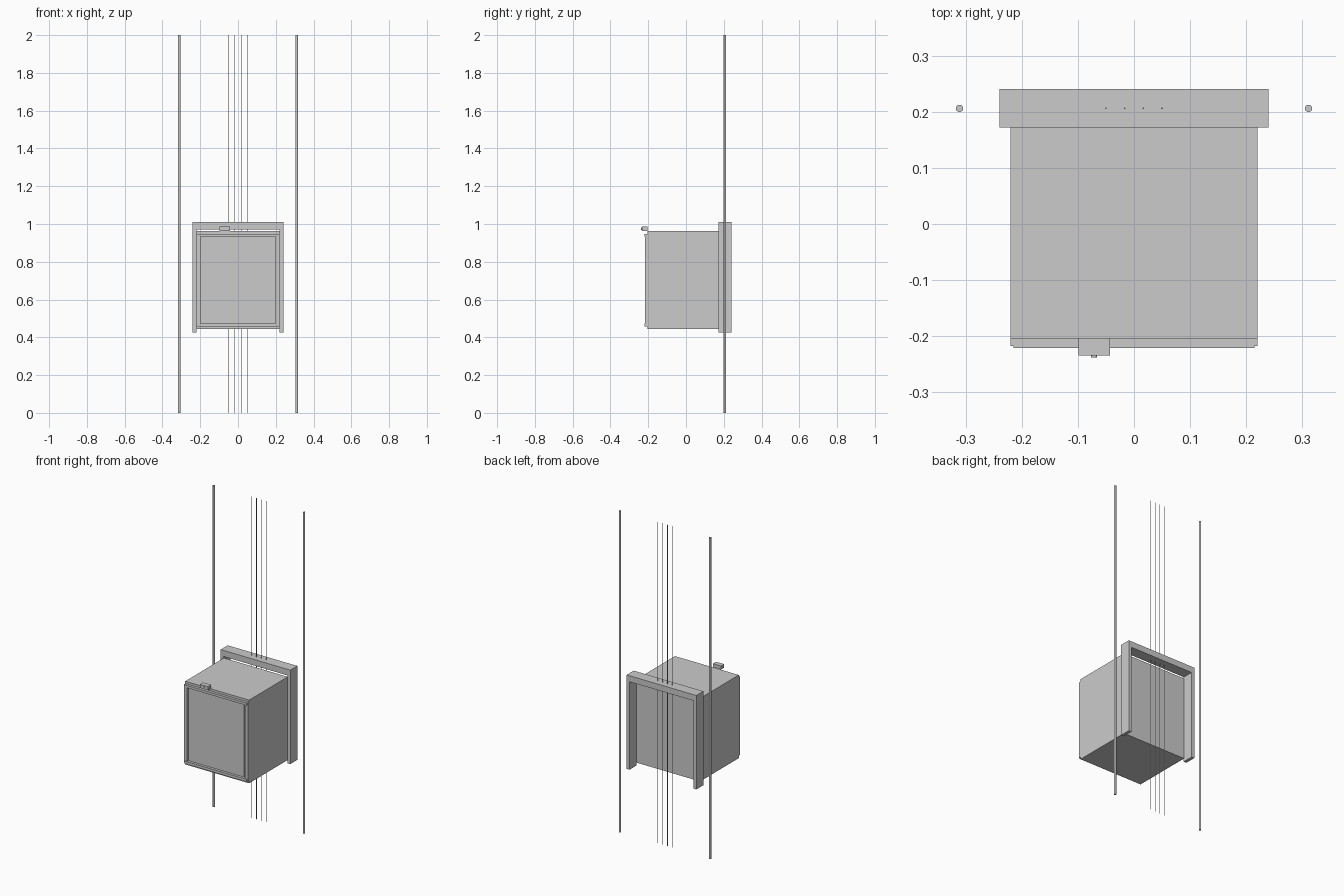
import bpy, math

if "Cube" in bpy.data.objects:
    bpy.data.objects.remove(bpy.data.objects["Cube"])


def box(name, x, y, z):
    """Box from (min, max) pairs."""
    pts = [(a, b, c) for a in x for b in y for c in z]
    faces = [(0, 1, 3, 2), (4, 6, 7, 5), (0, 4, 5, 1), (2, 3, 7, 6), (0, 2, 6, 4), (1, 5, 7, 3)]
    mesh = bpy.data.meshes.new(name)
    mesh.from_pydata(pts, [], faces)
    obj = bpy.data.objects.new(name, mesh)
    bpy.context.collection.objects.link(obj)
    return obj


def mirrored_box(name, x, y, z):
    obj = box(name, x, y, z)
    obj.modifiers.new("mirror", "MIRROR").use_axis[0] = True
    return obj


def rod(name, loc, radius, length, sides, rot=(0, 0, 0)):
    bpy.ops.mesh.primitive_cylinder_add(vertices=sides, radius=radius, depth=length,
                                        location=loc, rotation=rot)
    bpy.context.object.name = name
    bpy.ops.object.shade_smooth_by_angle()


# Cabin
box("cabin", (-0.22, 0.22), (-0.205, 0.175), (0.444, 0.962))

# Door and its surround
box("door_panel", (-0.188, 0.188), (-0.208, -0.204), (0.475, 0.933))
mirrored_box("door_jamb", (0.199, 0.22), (-0.217, -0.204), (0.459, 0.947))
box("door_header", (-0.215, 0.215), (-0.221, -0.204), (0.933, 0.948))
box("door_sill", (-0.215, 0.215), (-0.221, -0.204), (0.457, 0.473))

# Door operator box with button
box("operator_box", (-0.099, -0.043), (-0.234, -0.203), (0.964, 0.986))
rod("operator_button", (-0.071, -0.2355, 0.975), 0.0055, 0.005, 16, (math.pi / 2, 0, 0))

# Rear sling: two uprights and a crosshead
mirrored_box("sling_upright", (0.22, 0.24), (0.172, 0.241), (0.425, 0.972))
box("sling_crosshead", (-0.24, 0.24), (0.172, 0.241), (0.972, 1.01))

# Guide rails and hoist cables
for x in (-0.311, 0.311):
    rod("guide_rail", (x, 0.206, 1), 0.0065, 2, 24)
for i in range(4):
    rod("hoist_cable", (-0.05 + i * 0.0333, 0.206, 1), 0.0015, 2, 12)
